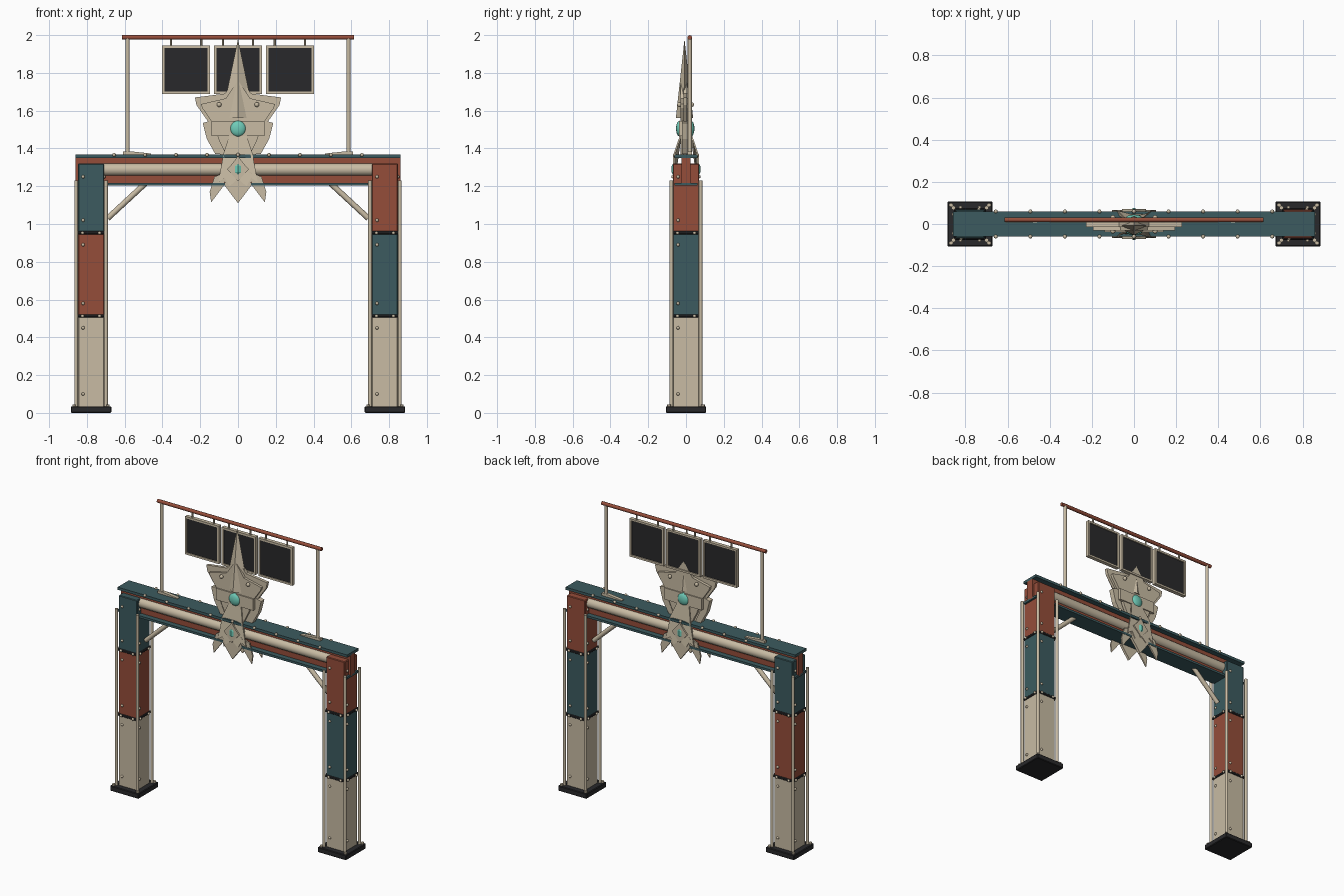
import bpy, bmesh
from math import pi
from mathutils import Matrix, Vector

cube = bpy.data.objects.get("Cube")
if cube:
    bpy.data.objects.remove(cube)


def material(name, rgb):
    m = bpy.data.materials.new(name)
    m.use_nodes = True
    m.diffuse_color = (*rgb, 1)
    m.node_tree.nodes["Principled BSDF"].inputs["Base Color"].default_value = (*rgb, 1)
    return m


CREAM = material("cream", (0.58, 0.50, 0.37))
TEAL = material("dark teal", (0.045, 0.105, 0.115))
RED = material("rust red", (0.30, 0.075, 0.042))
DARK = material("charcoal", (0.022, 0.022, 0.024))
GEM = material("turquoise", (0.16, 0.60, 0.48))
round_parts = []


# Geometry helpers: each adds a shape to a bmesh
def box(bm, lo, hi):
    lo, hi = Vector(lo), Vector(hi)
    mat = Matrix.Translation((lo + hi) / 2) @ Matrix.Diagonal((*(hi - lo), 1))
    bmesh.ops.create_cube(bm, size=1, matrix=mat)


def rod(bm, a, b, r, sides=10):
    a, b = Vector(a), Vector(b)
    d = b - a
    mat = Matrix.Translation((a + b) / 2) @ d.to_track_quat("Z", "Y").to_matrix().to_4x4()
    bmesh.ops.create_cone(bm, cap_ends=True, segments=sides, radius1=r, radius2=r,
                          depth=d.length, matrix=mat)


def ball(bm, c, r, scale=(1, 1, 1), detail=8):
    mat = Matrix.Translation(c) @ Matrix.Diagonal((*scale, 1))
    bmesh.ops.create_uvsphere(bm, u_segments=detail, v_segments=detail // 2 + 1,
                              radius=r, matrix=mat)


def plate(bm, pts, y0, y1, slope=None):
    """Extrude an x-z outline from y0 to y1; slope(z) shifts it in y."""
    rings = [[bm.verts.new((x, y + (slope(z) if slope else 0), z)) for x, z in pts]
             for y in (y0, y1)]
    bm.faces.new(rings[0])
    bm.faces.new(rings[1][::-1])
    n = len(pts)
    for i in range(n):
        j = (i + 1) % n
        bm.faces.new((rings[0][i], rings[1][i], rings[1][j], rings[0][j]))


def mirrored(half):
    return half + [(-x, z) for x, z in reversed(half) if x > 0]


def finish(name, bm, mat, smooth=False):
    bmesh.ops.recalc_face_normals(bm, faces=bm.faces[:])
    me = bpy.data.meshes.new(name)
    bm.to_mesh(me)
    bm.free()
    me.materials.append(mat)
    ob = bpy.data.objects.new(name, me)
    bpy.context.collection.objects.link(ob)
    if smooth:
        round_parts.append(ob)
    return ob


def make(name, mat, func, *args, smooth=False, **kw):
    bm = bmesh.new()
    func(bm, *args, **kw)
    return finish(name, bm, mat, smooth)


# Columns: base, three stacked boxes, bands, corner pipes, bolts
W = 0.069
for side, cx, mid, top in (("right", -0.778, RED, TEAL), ("left", 0.778, TEAL, RED)):
    def block(part, mat, half, z0, z1):
        ob = make(f"{side}_column_{part}", mat, box,
                  (cx - half, -half, z0), (cx + half, half, z1))
        bev = ob.modifiers.new("edge", "BEVEL")
        bev.width, bev.segments = 0.004, 1

    block("base", DARK, 0.107, 0, 0.035)
    block("lower", CREAM, W, 0.03, 0.51)
    block("middle", mid, W, 0.51, 0.95)
    block("upper", top, W, 0.95, 1.32)
    block("lower_band", DARK, 0.075, 0.505, 0.522)
    block("upper_band", DARK, 0.075, 0.945, 0.962)

    pipes, bolts = bmesh.new(), bmesh.new()
    for sx in (-1, 1):
        for sy in (-1, 1):
            x, y = cx + sx * 0.079, sy * 0.077
            rod(pipes, (x, y, 0.03), (x, y, 1.23), 0.01)
            rod(bolts, (cx + sx * 0.09, sy * 0.09, 0.03),
                (cx + sx * 0.09, sy * 0.09, 0.045), 0.01, 6)
    for k in range(4):
        spin = Matrix.Rotation(k * pi / 2, 3, "Z")
        spots = [(-0.042, W, z) for z in (0.10, 0.45, 0.58, 0.89, 1.02, 1.25)]
        spots += [(x, 0.078, z) for z in (0.513, 0.953) for x in (-0.045, 0.045)]
        for x, y, z in spots:
            ball(bolts, spin @ Vector((x, -y, z)) + Vector((cx, 0, 0)), 0.009)
    finish(f"{side}_column_pipes", pipes, CREAM, True)
    finish(f"{side}_column_bolts", bolts, CREAM, True)

    # Diagonal brace under the beam
    s = 1 if cx > 0 else -1
    make(f"{side}_brace", CREAM, rod, (s * 0.69, 0, 1.03), (s * 0.49, 0, 1.215), 0.015, smooth=True)

    # Sign post with its foot
    make(f"{side}_sign_post", CREAM, rod, (s * 0.585, 0.02, 1.36), (s * 0.585, 0.02, 1.985), 0.011,
         smooth=True)
    make(f"{side}_post_foot", CREAM, plate,
         [(s * 0.61, 1.365), (s * 0.46, 1.365), (s * 0.46, 1.373), (s * 0.57, 1.385),
          (s * 0.61, 1.385)], 0.008, 0.032)

# Beam: flanges, web, pipes along both faces, edge bolts
make("beam_top_flange", TEAL, box, (-0.86, -0.06, 1.35), (0.86, 0.06, 1.368))
make("beam_bottom_flange", TEAL, box, (-0.86, -0.06, 1.203), (0.86, 0.06, 1.218))
make("beam_web", RED, box, (-0.86, -0.025, 1.21), (0.86, 0.025, 1.355))
bm = bmesh.new()
for y in (-0.018, 0.018):
    rod(bm, (-0.72, y, 1.288), (0.72, y, 1.288), 0.033, 14)
finish("beam_pipes", bm, CREAM, True)
bm = bmesh.new()
for i in range(-4, 5):
    for y in (-0.06, 0.06):
        ball(bm, (i * 0.164, y, 1.366), 0.01)
finish("beam_bolts", bm, CREAM, True)

# Sign rail and hanging screens
make("sign_rail", RED, rod, (-0.615, 0.02, 1.988), (0.615, 0.02, 1.988), 0.012, smooth=True)
frames, hangers, panels = bmesh.new(), bmesh.new(), bmesh.new()
z0, z1, t = 1.688, 1.945, 0.013
for cx in (-0.275, 0, 0.275):
    x0, x1 = cx - 0.127, cx + 0.127
    for xa, xb, za, zb in ((x0, x1, z0, z0 + t), (x0, x1, z1 - t, z1),
                           (x0, x0 + t, z0 + t, z1 - t), (x1 - t, x1, z0 + t, z1 - t)):
        box(frames, (xa, 0.007, za), (xb, 0.032, zb))
    box(panels, (x0 + t, 0.013, z0 + t), (x1 - t, 0.024, z1 - t))
    for dx in (-0.08, 0.08):
        rod(hangers, (cx + dx, 0.02, z1), (cx + dx, 0.02, 1.985), 0.006, 8)
finish("screen_frames", frames, CREAM)
finish("screen_panels", panels, DARK)
finish("screen_hangers", hangers, CREAM, True)

# Star emblem: layered plates and a ridged spire
outer = [(0, 1.78), (0.07, 1.69), (0.228, 1.67), (0.22, 1.63), (0.15, 1.53),
         (0.13, 1.44), (0.09, 1.36)]
inner = [(0, 1.76), (0.065, 1.665), (0.195, 1.635), (0.19, 1.615), (0.125, 1.52),
         (0.10, 1.44), (0.06, 1.36)]
make("star_back_plate", CREAM, plate, mirrored(outer), -0.014, 0.006)
make("star_front_plate", CREAM, plate, mirrored(inner), -0.03, 0.025)
bm = bmesh.new()
bmesh.ops.create_cone(bm, cap_ends=True, segments=4, radius1=0.088, radius2=0, depth=0.42,
                      matrix=Matrix.Translation((0, -0.008, 1.77)) @ Matrix.Diagonal((1, 0.52, 1, 1)))
finish("star_spire", bm, CREAM)
make("star_band", CREAM, box, (-0.14, -0.038, 1.467), (0.14, 0.032, 1.545))

wings, fangs, knobs = bmesh.new(), bmesh.new(), bmesh.new()
for s in (-1, 1):
    wing = [(0.13, 1.55), (0.187, 1.535), (0.165, 1.45), (0.12, 1.37), (0.08, 1.37), (0.12, 1.46)]
    plate(wings, [(s * x, z) for x, z in wing], -0.02, 0.015)
    fang = [(0.075, 1.27), (0.125, 1.25), (0.15, 1.17), (0.142, 1.115), (0.10, 1.17), (0.07, 1.21)]
    for y in (-0.058, 0.048):
        plate(fangs, [(s * x, z) for x, z in fang], y, y + 0.01)
    for y in (-0.034, 0.03):
        ball(knobs, (s * 0.1, y, 1.632), 0.013)
finish("star_wings", wings, CREAM)
finish("shield_fangs", fangs, CREAM)
finish("star_knobs", knobs, CREAM, True)

# Shield draped over the beam on both faces, with pointed tail and gems
skirt = [(0.045, 1.47), (0.075, 1.38), (0.105, 1.22), (0.07, 1.245), (0.045, 1.20), (0, 1.24)]
tail = [(0, 1.30), (0.075, 1.27), (0.068, 1.20), (0, 1.11)]
boss = [(0, 1.36), (0.03, 1.32), (0.058, 1.29), (0.03, 1.26), (0, 1.225)]
for face, s in (("front", -1), ("back", 1)):
    def flare(z):
        return s * (0.028 + 0.034 * min(1, max(0, (1.47 - z) / 0.1)))

    make(f"{face}_shield", CREAM, plate, mirrored(skirt), -0.004, 0.004, slope=flare)
    make(f"{face}_shield_tail", CREAM, plate, mirrored(tail), s * 0.044, s * 0.061)
    make(f"{face}_shield_boss", CREAM, plate, mirrored(boss), s * 0.06, s * 0.07)
    make(f"{face}_star_gem", GEM, ball, (0, -0.004 + s * 0.03, 1.505), 0.042,
         (1, 0.45, 1), 16, smooth=True)
    make(f"{face}_shield_gem", GEM, ball, (0, s * 0.068, 1.29), 0.032, (0.75, 0.3, 1), 4)

# Smooth the round parts, keeping their rims sharp
bpy.ops.object.select_all(action="DESELECT")
for ob in round_parts:
    ob.select_set(True)
bpy.context.view_layer.objects.active = round_parts[0]
bpy.ops.object.shade_smooth_by_angle(angle=0.75)
